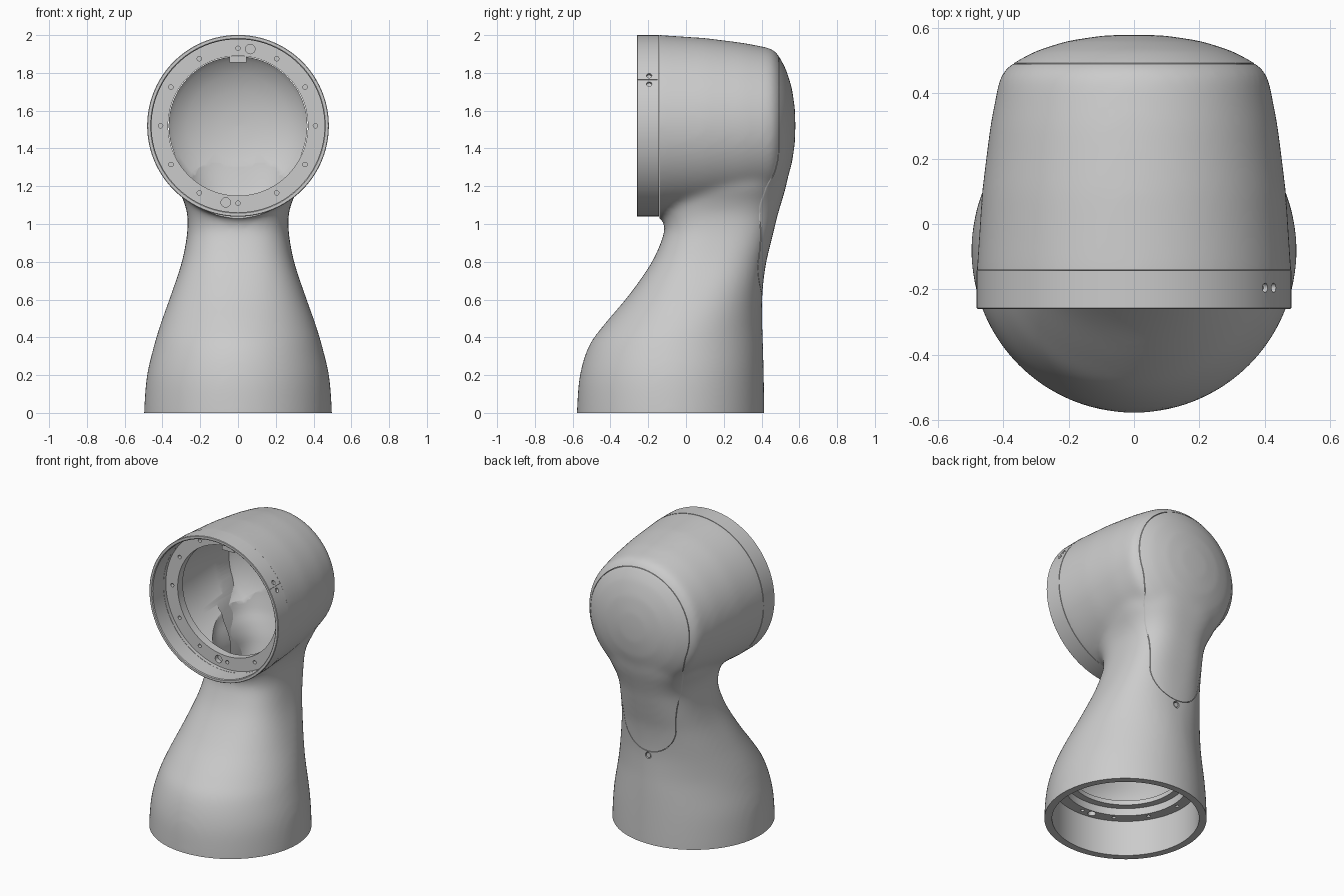
import bpy, bmesh, math
from mathutils import Vector, Matrix

if "Cube" in bpy.data.objects:
    bpy.data.objects.remove(bpy.data.objects["Cube"])

TZ = 1.52    # height of the horizontal tube axis
BY = -0.08   # y of the base axis
SEG = 96

# lower column sections: z, front y, back y, half width
ROWS = [(-.1, -.577, .415, .497), (.02, -.577, .415, .497), (.2, -.562, .412, .482),
        (.36, -.512, .408, .444), (.466, -.435, .404, .412), (.62, -.305, .404, .357),
        (.783, -.19, .422, .302), (.89, -.138, .447, .278), (.98, -.112, .469, .267),
        (1.05, -.13, .486, .268), (1.12, -.14, .507, .287), (1.2, -.1, .53, .322),
        (1.35, -.1, .555, .355), (1.55, -.05, .56, .34), (1.7, 0, .51, .22)]

# horizontal tube with domed back: y, radius
TUBE = [(-.22, .481), (-.14, .481), (.1, .465), (.3, .44), (.455, .41), (.487, .38),
        (.53, .3), (.56, .205), (.576, .1), (.58, .004)]


def make(name, bm):
    bmesh.ops.recalc_face_normals(bm, faces=bm.faces)
    me = bpy.data.meshes.new(name)
    bm.to_mesh(me)
    bm.free()
    ob = bpy.data.objects.new(name, me)
    bpy.context.collection.objects.link(ob)
    return ob


def skin(name, rings, wrap=False):
    """Join rings of points into a solid, capped or wrapped round."""
    bm = bmesh.new()
    loops = [[bm.verts.new(p) for p in r] for r in rings]
    n = len(loops[0])
    pairs = list(zip(loops, loops[1:])) + ([(loops[-1], loops[0])] if wrap else [])
    for a, b in pairs:
        for i in range(n):
            j = (i + 1) % n
            bm.faces.new((a[i], a[j], b[j], b[i]))
    if not wrap:
        bm.faces.new(loops[0])
        bm.faces.new(loops[-1])
    return make(name, bm)


def circle(n=SEG):
    return [(math.cos(2 * math.pi * i / n), math.sin(2 * math.pi * i / n)) for i in range(n)]


def lathe_y(name, prof, wrap=False):
    return skin(name, [[(r * c, y, TZ + r * s) for c, s in circle()] for y, r in prof], wrap)


def section(z):
    """Smoothly interpolated front y, back y and half width at height z."""
    k = max(i for i in range(len(ROWS) - 1) if ROWS[i][0] <= z)
    a, b = ROWS[k], ROWS[k + 1]
    p, q = ROWS[max(k - 1, 0)], ROWS[min(k + 2, len(ROWS) - 1)]
    h = b[0] - a[0]
    f = (z - a[0]) / h
    out = []
    for i in (1, 2, 3):
        ma = (b[i] - p[i]) / (b[0] - p[0]) * h
        mb = (q[i] - a[i]) / (q[0] - a[0]) * h
        out.append((2 * f**3 - 3 * f**2 + 1) * a[i] + (f**3 - 2 * f**2 + f) * ma
                   + (3 * f**2 - 2 * f**3) * b[i] + (f**3 - f**2) * mb)
    return out


def column(name, z0, t):
    rings = []
    for k in range(73):
        z = z0 + (1.7 - z0) * k / 72
        yf, yb, w = section(z)
        f = min(max((z - .4) / .55, 0), 1)
        f = f * f * (3 - 2 * f)
        ring = []
        for c, s in circle():
            g = 2 / (2 + f * (.75 if s > 0 else .6))       # squarer towards the neck
            c, s = math.copysign(abs(c) ** g, c), math.copysign(abs(s) ** g, s)
            ring.append(((w - t) * c, (yf + yb) / 2 + ((yb - yf) / 2 - t) * s, z))
        rings.append(ring)
    return skin(name, rings)


def cyl(p, d, r, depth, n=24):
    bm = bmesh.new()
    m = Matrix.Translation(p) @ Vector(d).to_track_quat('Z', 'Y').to_matrix().to_4x4()
    bmesh.ops.create_cone(bm, cap_ends=True, segments=n, radius1=r, radius2=r, depth=depth, matrix=m)
    return make("cutter", bm)


def box(name, p, size, rot=0):
    bm = bmesh.new()
    m = Matrix.Translation(p) @ Matrix.Rotation(rot, 4, 'Y') @ Matrix.Diagonal((*size, 1))
    bmesh.ops.create_cube(bm, size=1, matrix=m)
    return make(name, bm)


def apply(ob, kind, **kw):
    md = ob.modifiers.new("m", kind)
    for k, v in kw.items():
        setattr(md, k, v)
    bpy.context.view_layer.objects.active = ob
    bpy.ops.object.modifier_apply(modifier=md.name)


def boolean(ob, *cutters, op='DIFFERENCE'):
    for c in cutters:
        apply(ob, 'BOOLEAN', object=c, operation=op, solver='MANIFOLD')
        bpy.data.objects.remove(c, do_unlink=True)


def cavity(t, z0):
    """Inner hollow of the tube (behind its flange) and of the column."""
    prof = [(-.3, .37), (-.06, .37), (-.058, .475 - t)]
    prof += [(y - t * (y > .4), r - t) for y, r in TUBE[2:6]]
    prof += [(y - t, max(r * .9, .003)) for y, r in TUBE[6:]]
    return lathe_y("cutter", prof), column("cutter", z0, t)


def keyhole(inset):
    """Prism with the outline of the back cover."""
    half = []
    for i in range(1, 32):
        a = math.radians(90 - 112 * i / 31)
        half.append(((.37 - inset) * math.cos(a), TZ + (.37 - inset) * math.sin(a)))
    half += [(x - inset, z) for x, z in
             [(.318, 1.3), (.286, 1.22), (.257, 1.14), (.233, 1.06), (.213, .97), (.2, .88)]]
    for i in range(13):
        a = math.radians(90 * i / 13)
        half.append(((.195 - inset) * math.cos(a), .815 - (.195 - inset) * math.sin(a)))
    pts = [(0, TZ + .37 - inset)] + half + [(0, .62 + inset)] + [(-x, z) for x, z in reversed(half)]
    return skin("cutter", [[(x, y, z) for x, z in pts] for y in (.22, .7)])


def bolt_points(r):
    return [(r * c, r * s) for c, s in circle(12)]


# outer body: column blended into the tube, trimmed flat at both ends
body = column("arm_housing", -.1, 0)
boolean(body, lathe_y("cutter", TUBE), op='UNION')
apply(body, 'REMESH', mode='VOXEL', voxel_size=.016)
apply(body, 'SMOOTH', factor=.5, iterations=26)
boolean(body, box("cutter", (0, 0, -.5), (3, 3, 1)),
        box("cutter", (0, -.64, 2.03), (3, 1, 2)))

# back cover: thin piece of the outer skin
cover = body.copy()
cover.data = body.data.copy()
cover.name = "back_cover"
bpy.context.collection.objects.link(cover)
boolean(cover, keyhole(.003), op='INTERSECT')
boolean(cover, *cavity(.035, .1))

# hollow the housing, open it for the cover, cut the stepped base socket
boolean(body, *cavity(.06, .32))
boolean(body, keyhole(0), cyl((0, BY, 0), (0, 0, 1), .45, .48, SEG),
        cyl((0, BY, .14), (0, 0, 1), .38, .3, SEG), cyl((0, BY, .2), (0, 0, 1), .335, .3, SEG))
boolean(body, *[cyl((x, BY + y, .24), (0, 0, 1), .012, .06, 12) for x, y in bolt_points(.41)])
boolean(body, *[cyl((s * .07, BY + s * .405, .24), (0, 0, 1), .025, .06) for s in (1, -1)])

# recessed front flange with its holes
boolean(body, cyl((0, -.215, TZ), (0, 1, 0), .458, .2, SEG))
boolean(body, *[cyl((x, -.115, TZ + z), (0, 1, 0), .012, .06, 12) for x, z in bolt_points(.41)])
boolean(body, *[cyl((s * .065, -.115, TZ + s * .406), (0, 1, 0), .025, .06) for s in (1, -1)])

# cover screw recess with screw
boolean(body, cyl((0, .4, .592), (0, 1, 0), .022, .05))
screw = cyl((0, .385, .592), (0, 1, 0), .016, .03)
screw.name = "cover_screw"

# front mounting ring
ring = lathe_y("mounting_ring", [(-.26, .478), (-.257, .481), (-.142, .481), (-.142, .458),
                                 (-.255, .458), (-.26, .463)], True)

# side pin holes and split line on the ring
for deg in (27.3, 33.5):
    d = Vector((math.cos(math.radians(deg)), 0, math.sin(math.radians(deg))))
    boolean(ring, cyl(d * .48 + Vector((0, -.195, TZ)), d, .014, .03))
a = math.radians(30.5)
boolean(ring, box("cutter", (.48 * math.cos(a), -.21, TZ + .48 * math.sin(a)), (.012, .12, .002), -a))

# small locating key inside the flange
box("locating_key", (0, -.085, 1.872), (.09, .045, .032))

for ob in list(bpy.context.collection.objects):
    bpy.ops.object.select_all(action='DESELECT')
    ob.select_set(True)
    bpy.context.view_layer.objects.active = ob
    bpy.ops.object.shade_smooth_by_angle(angle=math.radians(32))
